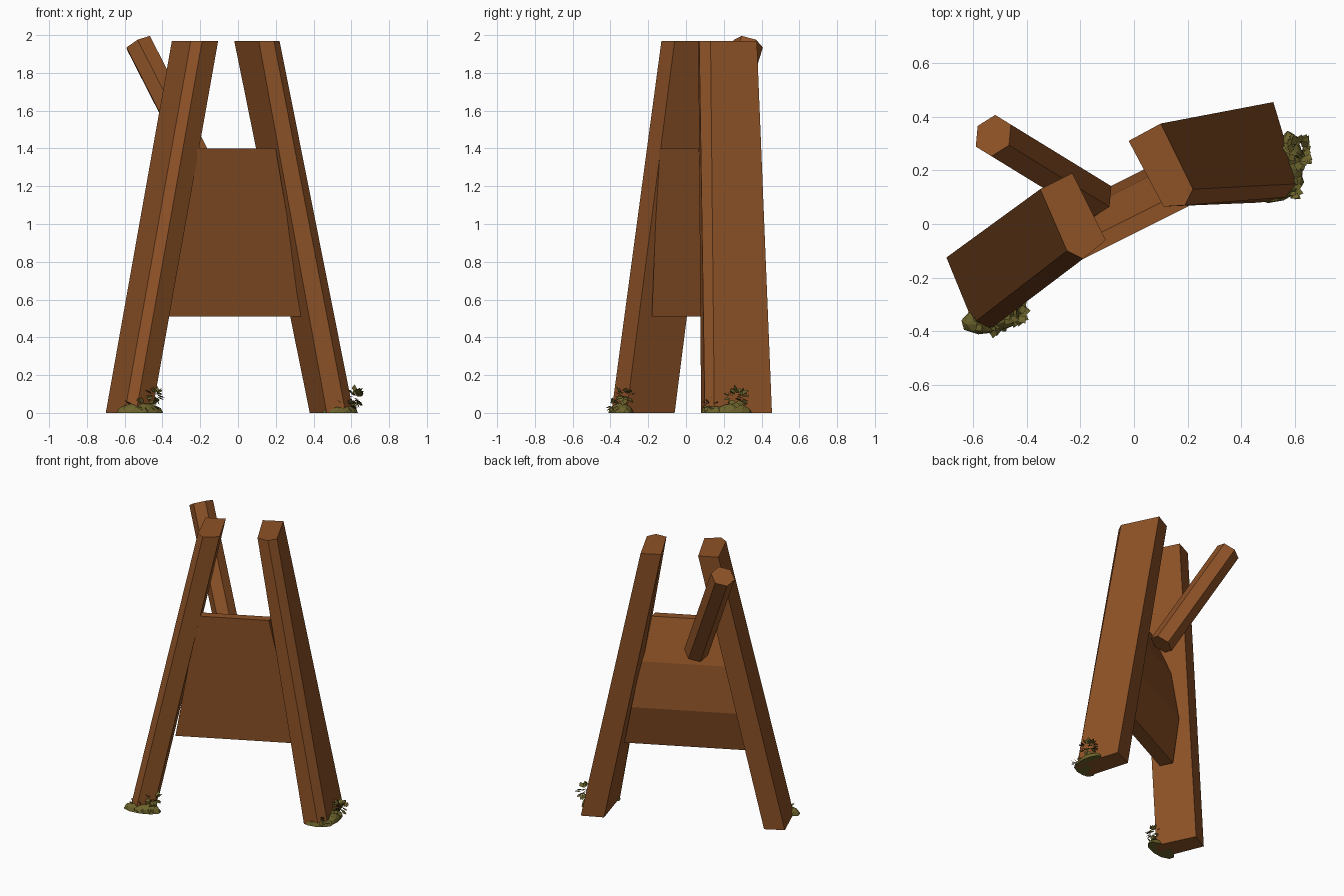
import bpy, bmesh, math, random
from mathutils import Vector, Matrix

if "Cube" in bpy.data.objects:
    bpy.data.objects.remove(bpy.data.objects["Cube"])

random.seed(4)

def material(name, rgb):
    m = bpy.data.materials.new(name)
    m.diffuse_color = (*rgb, 1)
    m.use_nodes = True
    m.node_tree.nodes["Principled BSDF"].inputs["Base Color"].default_value = m.diffuse_color
    return m

WOOD = material("brown wood", (0.27, 0.085, 0.02))
MOSS = material("olive moss", (0.15, 0.125, 0.025))

def finish(bm, name, mat):
    bmesh.ops.recalc_face_normals(bm, faces=bm.faces)
    me = bpy.data.meshes.new(name)
    bm.to_mesh(me)
    bm.free()
    me.materials.append(mat)
    ob = bpy.data.objects.new(name, me)
    bpy.context.collection.objects.link(ob)
    return ob

def loft(name, ring_a, ring_b, mat):
    """Closed prism between two matching rings of points."""
    bm = bmesh.new()
    a = [bm.verts.new(p) for p in ring_a]
    b = [bm.verts.new(p) for p in ring_b]
    n = len(a)
    for i in range(n):
        bm.faces.new((a[i], a[(i + 1) % n], b[(i + 1) % n], b[i]))
    bm.faces.new(a)
    bm.faces.new(b)
    return finish(bm, name, mat)

def leg(name, foot, top):
    loft(name, [(x, y, 0) for x, y in foot], [(x, y, 1.97) for x, y in top], WOOD)

# Two leaning beams with one chamfered front edge
leg("left_beam",
    [(-0.70, -0.125), (-0.58, -0.06), (-0.455, -0.315), (-0.54, -0.395), (-0.60, -0.37)],
    [(-0.35, 0.13), (-0.23, 0.19), (-0.105, -0.06), (-0.19, -0.13), (-0.25, -0.10)])
leg("right_beam",
    [(0.38, 0.39), (0.52, 0.455), (0.612, 0.15), (0.57, 0.10), (0.47, 0.08)],
    [(-0.02, 0.31), (0.10, 0.375), (0.22, 0.13), (0.19, 0.07), (0.11, 0.065)])

# Board between the beams: flat front, ridged back; profile is (depth, z)
profile = [(-0.035, 1.40), (0.03, 1.40), (0.15, 1.12), (0.185, 0.80), (0.11, 0.51), (0.005, 0.51)]

def board_end(x_top, x_bottom):
    ring = []
    for d, z in profile:
        t = (1.40 - z) / 0.89
        x = x_top + (x_bottom - x_top) * t
        x -= 0.4 * max(d, 0)
        ring.append((x, d + 0.5 * x, z))
    return ring

loft("cross_board", board_end(-0.22, -0.37), board_end(0.20, 0.35), WOOD)

# Slanted stick behind the left beam
lo, hi = Vector((-0.15, 0.10, 1.22)), Vector((-0.525, 0.33, 1.955))
bm = bmesh.new()
axis = hi - lo
bmesh.ops.create_cone(bm, cap_ends=True, segments=6, radius1=0.08, radius2=0.08,
                      depth=axis.length,
                      matrix=Matrix.Translation((lo + hi) / 2) @ axis.to_track_quat('Z', 'Y').to_matrix().to_4x4())
finish(bm, "slanted_stick", WOOD)

# Low moss mounds at the beam feet
def mound(name, centre, size, angle):
    bm = bmesh.new()
    bmesh.ops.create_icosphere(bm, subdivisions=2, radius=1)
    bmesh.ops.bisect_plane(bm, geom=bm.verts[:] + bm.edges[:] + bm.faces[:],
                           plane_co=(0, 0, 0), plane_no=(0, 0, -1), clear_outer=True)
    bmesh.ops.holes_fill(bm, edges=bm.edges[:])
    bmesh.ops.transform(bm, verts=bm.verts, matrix=Matrix.Translation(centre)
                        @ Matrix.Rotation(math.radians(angle), 4, 'Z')
                        @ Matrix.Diagonal((*size, 1)))
    finish(bm, name, MOSS)

mound("left_moss_mound", (-0.52, -0.345, 0), (0.13, 0.06, 0.055), 15)
mound("right_moss_mound", (0.54, 0.14, 0), (0.10, 0.055, 0.05), 20)
mound("right_side_moss_mound", (0.59, 0.25, 0), (0.04, 0.10, 0.05), 10)

# Tufts of pointed leaves: folded diamonds radiating from a core
def tuft(name, centre, spread, count, leaf):
    bm = bmesh.new()
    for _ in range(count):
        out = Vector([random.uniform(-1, 1) for _ in range(3)])
        out.normalize()
        base = Vector(centre) + Vector([o * s * 0.6 for o, s in zip(out, spread)])
        side = out.cross(Vector((0.3, 0.2, 1))).normalized() * leaf * 0.45
        mid = base + out * leaf * 0.45
        pts = [base, mid + side, base + out * leaf, mid - side]
        for p in pts:
            p.z = max(p.z, 0.002)
        v = [bm.verts.new(p) for p in pts]
        bm.faces.new((v[0], v[1], v[2]))
        bm.faces.new((v[0], v[2], v[3]))
    finish(bm, name, MOSS)

tuft("left_moss_tuft", (-0.445, -0.325, 0.095), (0.035, 0.04, 0.03), 30, 0.04)
tuft("left_moss_fringe", (-0.51, -0.36, 0.04), (0.13, 0.06, 0.02), 26, 0.035)
tuft("right_moss_tuft", (0.615, 0.27, 0.085), (0.04, 0.06, 0.045), 45, 0.04)
tuft("right_moss_fringe", (0.56, 0.13, 0.04), (0.07, 0.05, 0.02), 20, 0.035)
